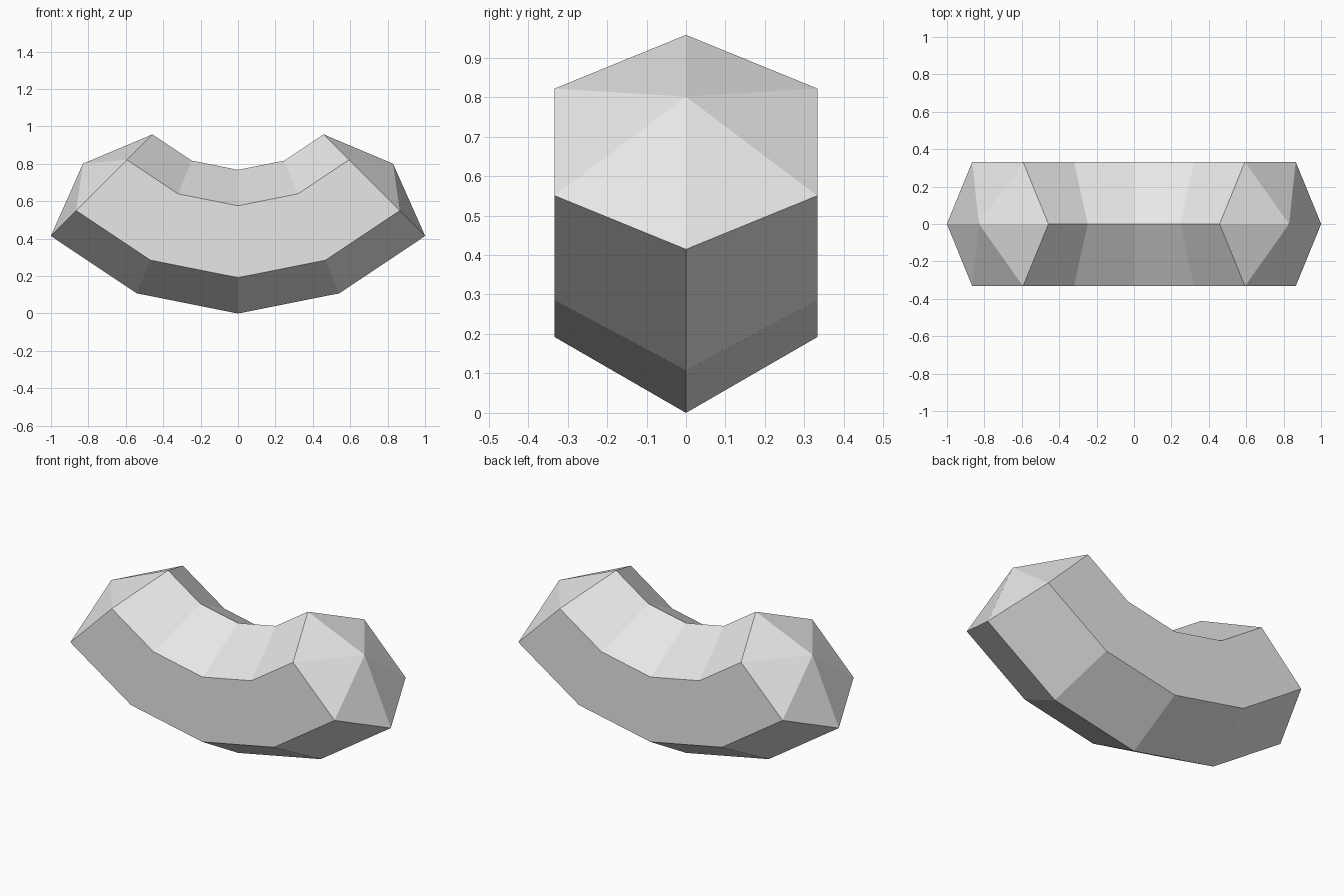
import bpy
import bmesh
from math import sin, cos, radians

default_cube = bpy.data.objects.get("Cube")
if default_cube:
    bpy.data.objects.remove(default_cube, do_unlink=True)

# Single flat colour
grey = bpy.data.materials.new("light_grey")
grey.use_nodes = True
colour = (0.8, 0.8, 0.8, 1)
grey.diffuse_color = colour
grey.node_tree.nodes["Principled BSDF"].inputs["Base Color"].default_value = colour

BEND_HEIGHT = 1.415    # height of the bend centre
BEND_RADIUS = 1.031    # bend centre to tube centre
TUBE_RADIUS = 0.384
SIDES = 6
TIP = (0.829, 0.801)   # x and z of the cap point


def ring(bm, angle):
    """Hexagonal cross-section at an angle along the bend."""
    verts = []
    for i in range(SIDES):
        turn = radians(360 / SIDES * i)
        reach = BEND_RADIUS + TUBE_RADIUS * cos(turn)
        verts.append(bm.verts.new((reach * sin(angle),
                                   TUBE_RADIUS * sin(turn),
                                   BEND_HEIGHT - reach * cos(angle))))
    return verts


bm = bmesh.new()

# Bent hexagonal tube
rings = [ring(bm, radians(22.5 * step)) for step in range(-2, 3)]
for a, b in zip(rings, rings[1:]):
    for i in range(SIDES):
        j = (i + 1) % SIDES
        bm.faces.new((a[i], a[j], b[j], b[i]))

# Shallow pointed caps
for end, side in ((rings[0], -1), (rings[-1], 1)):
    tip = bm.verts.new((side * TIP[0], 0, TIP[1]))
    for i in range(SIDES):
        bm.faces.new((end[i], end[(i + 1) % SIDES], tip))

bmesh.ops.recalc_face_normals(bm, faces=bm.faces)
mesh = bpy.data.meshes.new("curved_body")
bm.to_mesh(mesh)
bm.free()
mesh.materials.append(grey)
body = bpy.data.objects.new("curved_body", mesh)
bpy.context.collection.objects.link(body)
